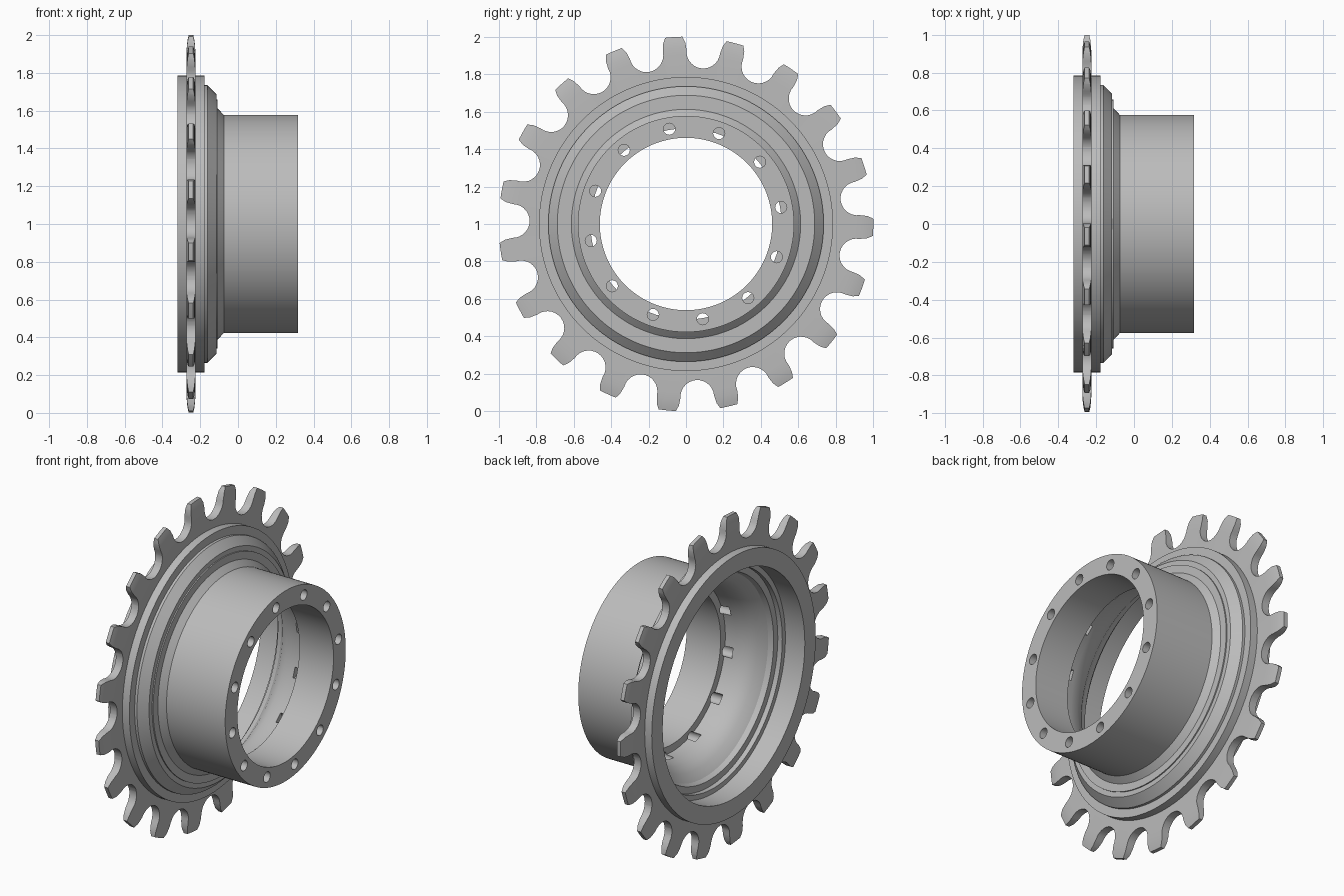
import bpy, bmesh, math
from mathutils import Matrix, Vector

cube = bpy.data.objects.get("Cube")
if cube:
    bpy.data.objects.remove(cube, do_unlink=True)

TEETH = 19
PITCH = 2 * math.pi / TEETH
PHASE = math.radians(-1)
PLATE_X = -0.249

steel = bpy.data.materials.new("grey_steel")
steel.use_nodes = True
GREY = (0.5, 0.5, 0.5, 1)
steel.diffuse_color = GREY
steel.node_tree.nodes["Principled BSDF"].inputs["Base Color"].default_value = GREY


def make_object(name, bm):
    bmesh.ops.recalc_face_normals(bm, faces=bm.faces)
    mesh = bpy.data.meshes.new(name)
    bm.to_mesh(mesh)
    bm.free()
    mesh.materials.append(steel)
    obj = bpy.data.objects.new(name, mesh)
    obj.location.z = 1
    bpy.context.collection.objects.link(obj)
    return obj


def lathe(name, profile, steps=144):
    """Spin a closed (x, radius) profile about the x axis."""
    bm = bmesh.new()
    rings = []
    for i in range(steps):
        a = 2 * math.pi * i / steps
        rings.append([bm.verts.new((x, r * math.cos(a), r * math.sin(a))) for x, r in profile])
    n = len(profile)
    for i in range(steps):
        here, there = rings[i], rings[(i + 1) % steps]
        for j in range(n):
            k = (j + 1) % n
            bm.faces.new((here[j], here[k], there[k], there[j]))
    return make_object(name, bm)


def apply_boolean(obj, cutter, operation):
    mod = obj.modifiers.new("cut", 'BOOLEAN')
    mod.operation = operation
    mod.solver = 'EXACT'
    mod.object = cutter
    cutter.hide_render = True
    bpy.context.view_layer.objects.active = obj
    bpy.ops.object.modifier_apply(modifier=mod.name)
    bpy.data.objects.remove(cutter, do_unlink=True)


def smooth(obj):
    bpy.ops.object.select_all(action='DESELECT')
    obj.select_set(True)
    bpy.context.view_layer.objects.active = obj
    bpy.ops.object.shade_smooth_by_angle(angle=math.radians(25))


# Hub: stepped rim, tapered shoulder, long sleeve and widened rear bore
outside = [(-0.32, 0.785), (-0.178, 0.785), (-0.178, 0.735), (-0.162, 0.735),
           (-0.115, 0.687), (-0.115, 0.658), (-0.108, 0.658), (-0.108, 0.612),
           (-0.075, 0.577), (0.318, 0.577)]
inside = [(0.318, 0.46), (0.09, 0.46), (0.09, 0.505), (0.02, 0.512), (-0.04, 0.525),
          (-0.09, 0.555), (-0.13, 0.6), (-0.16, 0.61), (-0.16, 0.65), (-0.19, 0.65),
          (-0.19, 0.68), (-0.32, 0.68)]
hub = lathe("hub", outside + inside)

# Twelve bolt holes through the sleeve flange
bm = bmesh.new()
for i in range(12):
    a = math.radians(10 + 30 * i)
    place = Matrix.Translation((0.24, 0.515 * math.cos(a), 0.515 * math.sin(a)))
    bmesh.ops.create_cone(bm, cap_ends=True, segments=24, radius1=0.031, radius2=0.031,
                          depth=0.4, matrix=place @ Matrix.Rotation(math.pi / 2, 4, 'Y'))
apply_boolean(hub, make_object("bolt_hole_cutter", bm), 'DIFFERENCE')
smooth(hub)

# Toothed ring: thin disc whose edge tapers toward the tooth tips
half = [(0.024, 0.73), (0.024, 0.9), (0.022, 0.94), (0.018, 0.975), (0.012, 1.0)]
disc = [(PLATE_X + h, r) for h, r in half] + [(PLATE_X - h, r) for h, r in reversed(half)]
toothed_ring = lathe("toothed_ring", disc, TEETH * 12)

# Tooth outline: round seats between flanks that lean in to a narrow tip
flank = [(0.12, 0.995), (0.101, 0.965)]
seat = [(0.09 * math.cos(t), 0.925 + 0.09 * math.sin(t))
        for t in (math.pi * (1 + i / 14) for i in range(15))]
gap = [(-u, v) for u, v in flank] + seat + flank[::-1]
tip = PITCH / 2
gap.append((1.02 * math.sin(tip - 0.045), 1.02 * math.cos(tip - 0.045)))
gap.insert(0, (-gap[-1][0], gap[-1][1]))

bm = bmesh.new()
outline = []
for i in range(TEETH):
    # the gap's own right side runs toward decreasing angle, so walk it reversed
    a = PHASE + (i + 0.5) * PITCH
    radial = Vector((0, math.cos(a), math.sin(a)))
    along = Vector((0, -math.sin(a), math.cos(a)))
    for u, v in gap:
        outline.append(bm.verts.new(radial * v + along * u + Vector((PLATE_X - 0.1, 0, 0))))
face = bm.faces.new(outline)
extruded = bmesh.ops.extrude_face_region(bm, geom=[face])
moved = [g for g in extruded["geom"] if isinstance(g, bmesh.types.BMVert)]
bmesh.ops.translate(bm, verts=moved, vec=(0.2, 0, 0))
apply_boolean(toothed_ring, make_object("tooth_outline_cutter", bm), 'INTERSECT')
smooth(toothed_ring)
